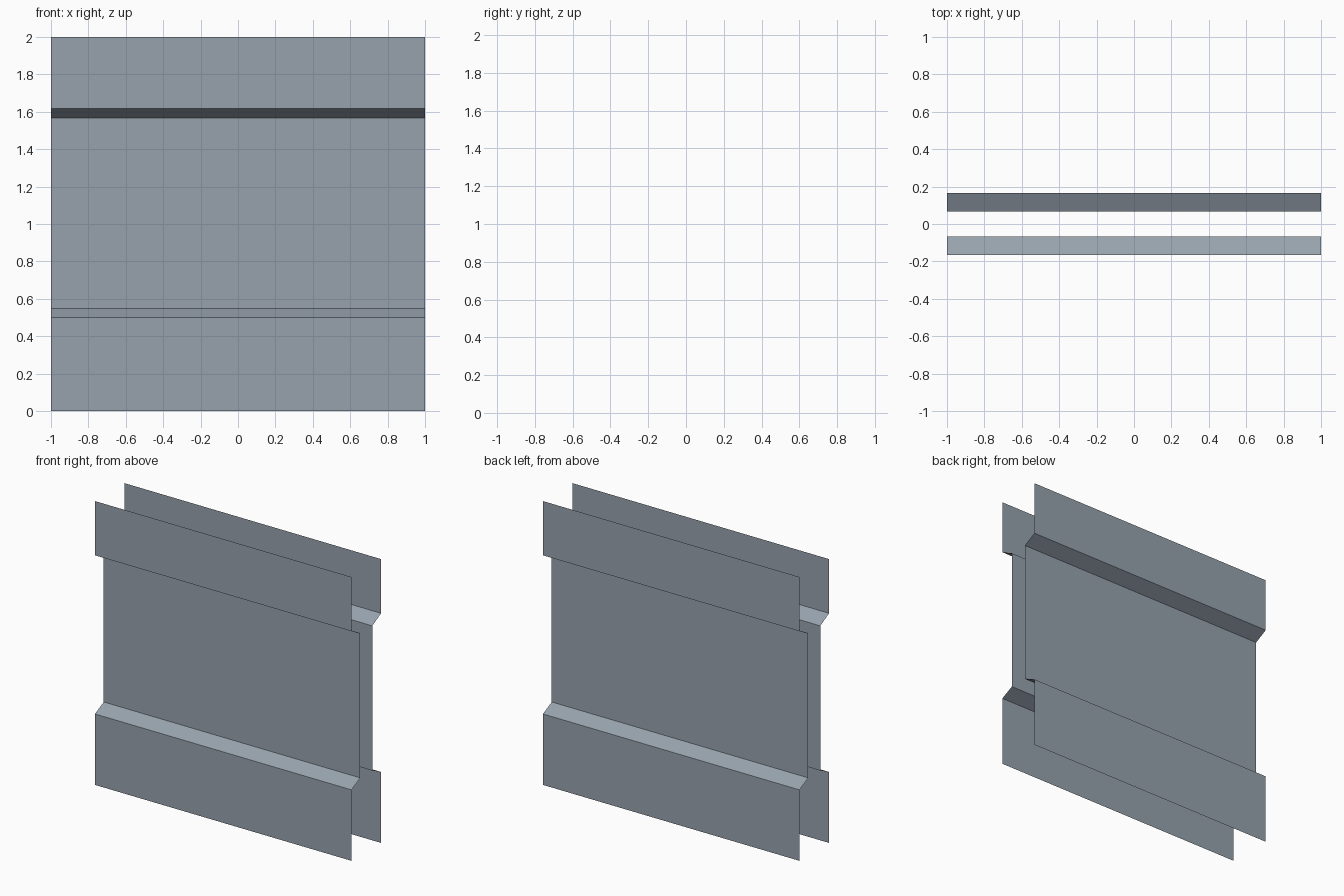
import bpy

if "Cube" in bpy.data.objects:
    bpy.data.objects.remove(bpy.data.objects["Cube"])

# Painted metal colour shared by both panels
mat = bpy.data.materials.new("blue grey paint")
mat.diffuse_color = (0.31, 0.365, 0.42, 1.0)
mat.use_nodes = True
mat.node_tree.nodes["Principled BSDF"].inputs["Base Color"].default_value = mat.diffuse_color

OUTER, INNER, HALF_WIDTH = 0.165, 0.067, 1.0

# Side profile (distance from centre, height): plinth, recessed middle, top band
PROFILE = [(OUTER, 0.0), (OUTER, 0.5), (INNER, 0.547),
           (INNER, 1.567), (OUTER, 1.618), (OUTER, 2.0)]


def make_panel(name, side):
    """Thin sheet swept along x; side is -1 for front, +1 for back."""
    verts = [(x * HALF_WIDTH, side * d, z) for d, z in PROFILE for x in (side, -side)]
    # Winding keeps the normals facing outward
    faces = [(2 * i + 1, 2 * i, 2 * i + 2, 2 * i + 3) for i in range(len(PROFILE) - 1)]
    mesh = bpy.data.meshes.new(name)
    mesh.from_pydata(verts, [], faces)
    mesh.materials.append(mat)
    obj = bpy.data.objects.new(name, mesh)
    bpy.context.collection.objects.link(obj)
    return obj


make_panel("front_wall_panel", -1)
make_panel("back_wall_panel", 1)
